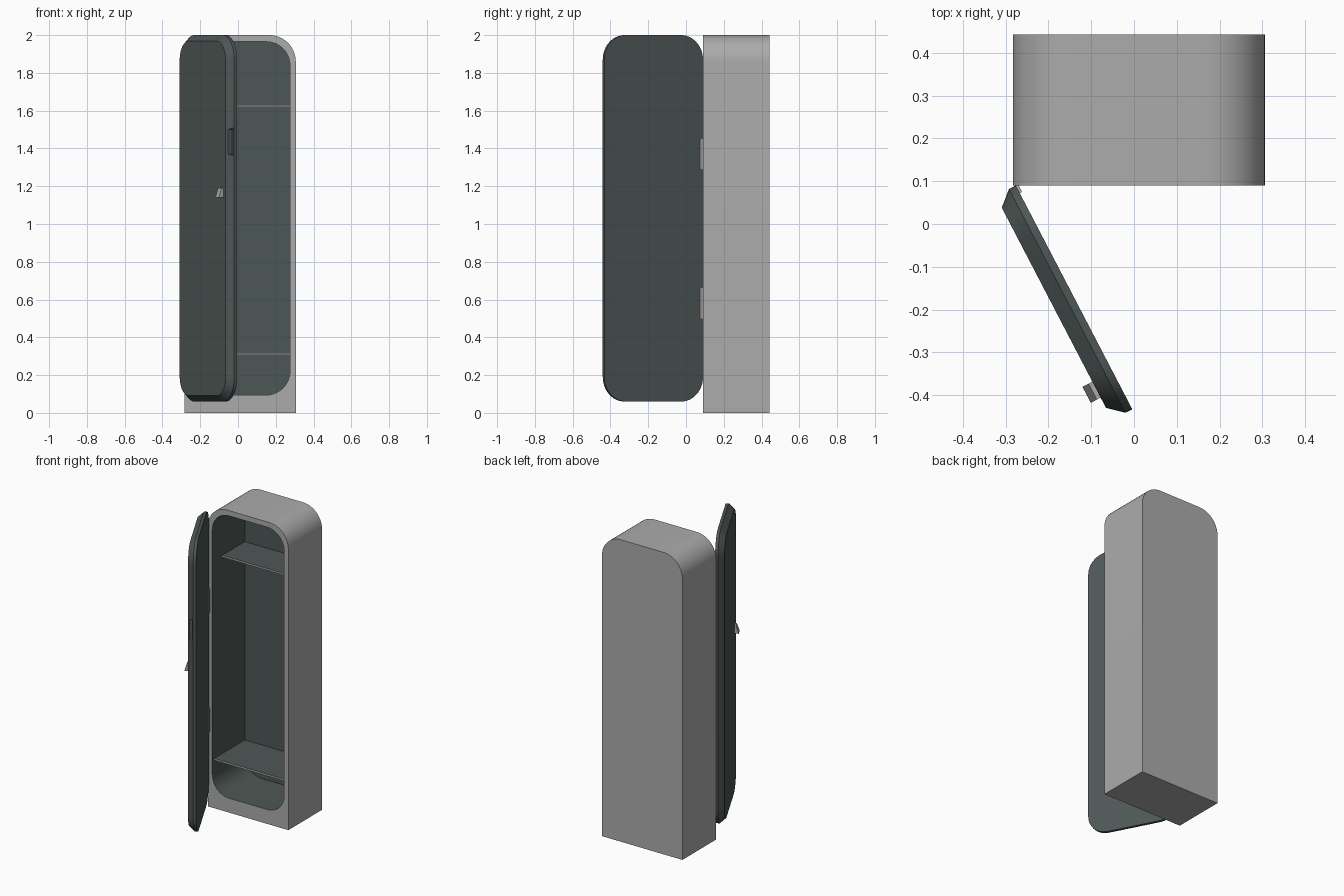
import bpy, bmesh, math
from mathutils import Vector

if "Cube" in bpy.data.objects:
    bpy.data.objects.remove(bpy.data.objects["Cube"])


def material(name, rgb):
    m = bpy.data.materials.new(name)
    m.diffuse_color = (*rgb, 1)
    m.use_nodes = True
    m.node_tree.nodes["Principled BSDF"].inputs["Base Color"].default_value = m.diffuse_color
    return m


GREY = material("light grey metal", (0.41, 0.41, 0.41))
TEAL = material("dark slate green", (0.076, 0.097, 0.093))


def rounded(x0, x1, z0, z1, y, r_top, r_bot, seg=12):
    """Rounded rectangle loop in the plane of constant y."""
    pts = []
    corners = [(x1, z1, -1, -1, r_top, 0), (x0, z1, 1, -1, r_top, 90),
               (x0, z0, 1, 1, r_bot, 180), (x1, z0, -1, 1, r_bot, 270)]
    for cx, cz, sx, sz, r, a0 in corners:
        for i in range(seg + 1):
            a = math.radians(a0 + 90 * i / seg)
            pts.append((cx + sx * r + r * math.cos(a), y, cz + sz * r + r * math.sin(a)))
    return pts


def skin(name, loops, mats, mat_rule=None):
    """Join successive loops with quads and cap both ends."""
    bm = bmesh.new()
    rings = [[bm.verts.new(p) for p in loop] for loop in loops]
    for k in range(len(rings) - 1):
        a, b = rings[k], rings[k + 1]
        for i in range(len(a)):
            j = (i + 1) % len(a)
            f = bm.faces.new((a[i], a[j], b[j], b[i]))
            f.material_index = 1 if mat_rule and k >= mat_rule else 0
    bm.faces.new(rings[0])
    end = bm.faces.new(rings[-1])
    end.material_index = 1 if mat_rule else 0
    bmesh.ops.remove_doubles(bm, verts=bm.verts, dist=1e-5)
    bmesh.ops.recalc_face_normals(bm, faces=bm.faces)
    me = bpy.data.meshes.new(name)
    bm.to_mesh(me)
    bm.free()
    for m in mats:
        me.materials.append(m)
    ob = bpy.data.objects.new(name, me)
    bpy.context.collection.objects.link(ob)
    return ob


def block(name, x0, x1, y0, y1, z0, z1, mats):
    loops = [[(x0, y, z0), (x1, y, z0), (x1, y, z1), (x0, y, z1)] for y in (y0, y1)]
    return skin(name, loops, mats)


def smooth(ob):
    bpy.ops.object.select_all(action='DESELECT')
    ob.select_set(True)
    bpy.context.view_layer.objects.active = ob
    bpy.ops.object.shade_smooth_by_angle(angle=math.radians(30))


# Cabinet: rounded shell with a deep rounded compartment
FRONT, BACK, INNER = 0.09, 0.442, 0.432
shell = (-0.283, 0.306, 0.0, 2.0)
hollow = (-0.252, 0.275, 0.095, 1.965)
cabinet = skin("cabinet", [rounded(*shell, BACK, 0.14, 0),
                           rounded(*shell, FRONT, 0.14, 0),
                           rounded(*hollow, FRONT, 0.125, 0.125),
                           rounded(*hollow, INNER, 0.125, 0.125)],
               [GREY, TEAL], mat_rule=2)
smooth(cabinet)

# Shelves with bright front edges
for name, y0, z in (("upper_shelf", 0.195, 1.625), ("lower_shelf", 0.11, 0.312)):
    shelf = block(name, -0.252, 0.275, y0, INNER, z - 0.006, z + 0.006, [TEAL, GREY])
    for f in shelf.data.polygons:
        if f.normal.y < -0.9:
            f.material_index = 1

# Door, built closed around its hinge line (x along door, -y outward)
W = 0.589
door = skin("door", [rounded(0, W, 0.06, 2.0, 0, 0.13, 0.13),
                     rounded(0, W, 0.06, 2.0, -0.018, 0.13, 0.13),
                     rounded(0.031, W - 0.031, 0.092, 1.968, -0.053, 0.10, 0.10)], [TEAL])

# Finger recess cut into the bevel on the free edge
cutter = skin("recess_cutter",
              [[(x, -0.021, z0), (x, -0.08, z0), (x, -0.08, z1), (x, -0.021, z1)]
               for x, z0, z1 in ((0.567, 1.37, 1.50), (0.61, 1.348, 1.522))], [TEAL])
cutter.hide_render = True
cut = door.modifiers.new("recess", 'BOOLEAN')
cut.operation, cut.solver, cut.object = 'DIFFERENCE', 'EXACT', cutter
bpy.context.view_layer.objects.active = door
bpy.ops.object.modifier_apply(modifier=cut.name)
bpy.data.objects.remove(cutter)
smooth(door)

# Wedge shaped latch
latch = skin("latch", [[(x, -0.05, 1.14), (x, -0.079, 1.14), (x, -0.063, 1.19), (x, -0.05, 1.19)]
                       for x in (0.489, 0.531)], [GREY])

# Hinge plates on the inner edge
hinges = [block("hinge", 0.0, 0.02, -0.002, 0.006, z, z + 0.16, [GREY]) for z in (0.5, 1.29)]

# Swing the door parts open
for ob in [door, latch] + hinges:
    ob.location = Vector((-0.276, FRONT, 0))
    ob.rotation_euler.z = math.radians(-62.5)
